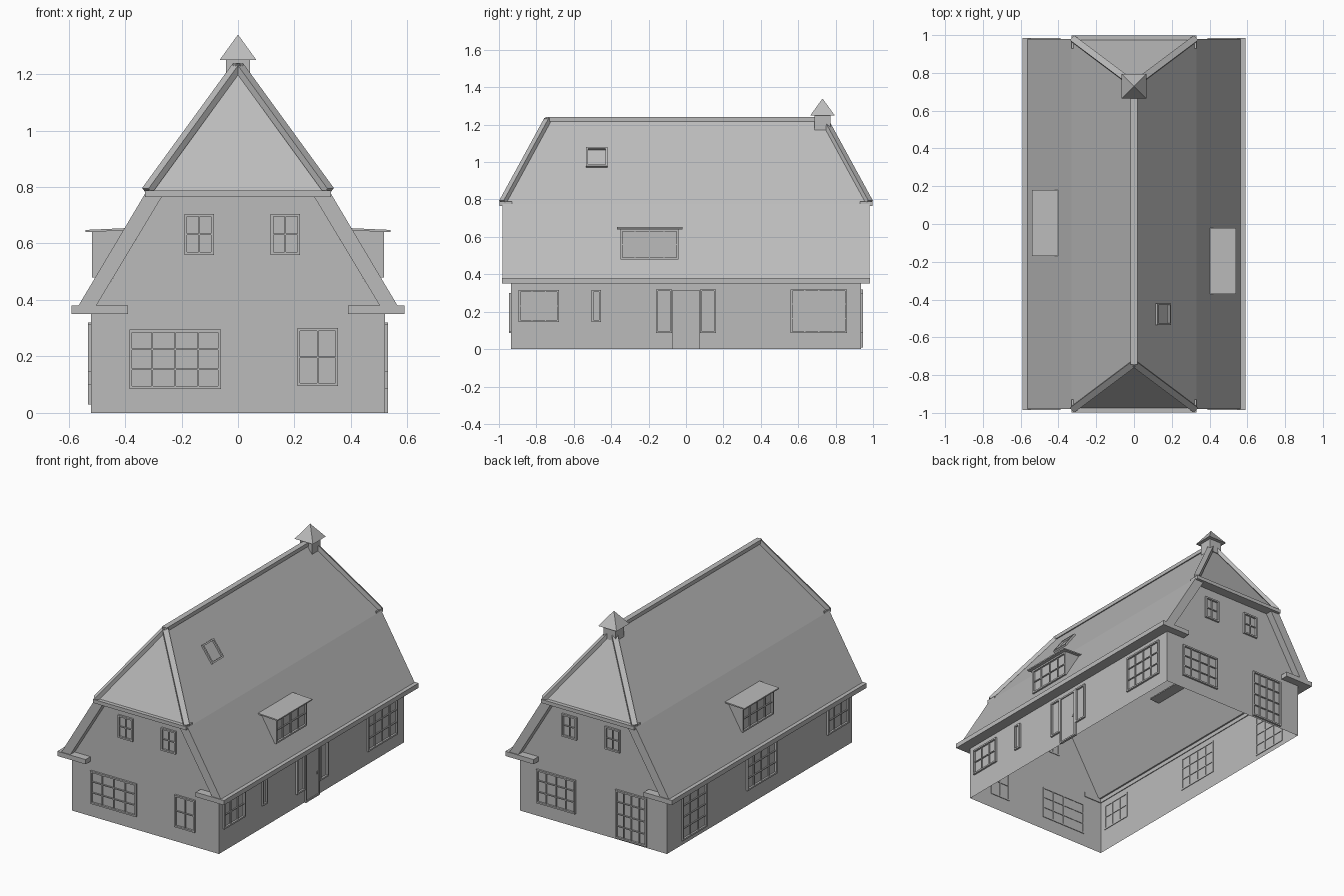
import bpy
import bmesh
from mathutils import Vector

if "Cube" in bpy.data.objects:
    bpy.data.objects.remove(bpy.data.objects["Cube"])

grey = bpy.data.materials.new("plain grey")
grey.use_nodes = True
COLOUR = (0.5, 0.5, 0.5, 1)
grey.diffuse_color = COLOUR
grey.node_tree.nodes["Principled BSDF"].inputs["Base Color"].default_value = COLOUR

X, Y, Z = Vector((1, 0, 0)), Vector((0, 1, 0)), Vector((0, 0, 1))


def finish(name, bm, fix=True):
    if fix:
        bmesh.ops.recalc_face_normals(bm, faces=bm.faces)
    mesh = bpy.data.meshes.new(name)
    bm.to_mesh(mesh)
    bm.free()
    mesh.materials.append(grey)
    obj = bpy.data.objects.new(name, mesh)
    bpy.context.collection.objects.link(obj)
    return obj


def face(bm, *points):
    return bm.faces.new([bm.verts.new(p) for p in points])


def block(bm, o, u, v, n, ur, vr, nr):
    """Box in the frame o, u, v, n over three ranges."""
    vs = [bm.verts.new(o + u * a + v * b + n * c) for a in ur for b in vr for c in nr]
    for i in ((0, 1, 3, 2), (4, 6, 7, 5), (0, 4, 5, 1), (2, 3, 7, 6), (0, 2, 6, 4), (1, 5, 7, 3)):
        bm.faces.new([vs[k] for k in i])


def box(bm, xr, yr, zr):
    block(bm, Vector(), X, Y, Z, xr, yr, zr)


def beam(bm, a, b, side, width, height):
    """Square bar from a to b."""
    a, b = Vector(a), Vector(b)
    d = b - a
    side = (side - d * side.dot(d) / d.dot(d)).normalized()
    up = d.normalized().cross(side)
    if up.z < 0:
        up = -up
    block(bm, a, d, side, up, (0, 1), (-width / 2, width / 2), (-height / 2, height / 2))


def grille(name, o, u, v, n, w, h, cols, rows, depth=0.012):
    """Window frame with glazing bars, standing proud of its wall."""
    bm = bmesh.new()
    for count, a, b, la, lb in ((cols, u, v, w, h), (rows, v, u, h, w)):
        for i in range(count + 1):
            edge = i in (0, count)
            t = 0.005 if edge else 0.003
            c = la * i / count
            c = min(max(c, t), la - t)
            block(bm, o, a, b, n, (c - t, c + t), (0, lb), (-0.004, depth if edge else depth * 0.6))
    return finish(name, bm)


# Walls, open underneath
WX, WY, EAVE, HIP = 0.52, 0.935, 0.35, 0.765
bm = bmesh.new()
for s in (-1, 1):
    face(bm, (-WX, s * WY, 0), (WX, s * WY, 0), (WX, s * WY, EAVE), (0.27, s * WY, HIP),
         (-0.27, s * WY, HIP), (-WX, s * WY, EAVE))
    face(bm, (s * WX, -WY, 0), (s * WX, WY, 0), (s * WX, WY, EAVE), (s * WX, -WY, EAVE))
bmesh.ops.remove_doubles(bm, verts=bm.verts, dist=0.001)
finish("walls", bm)

# Roof shell: outer and inner skins joined along the verges
bm = bmesh.new()
OUTER = ((0.568, 0.98, 0.375), (0.33, 0.98, 0.775), (0, 0.735, 1.23))
INNER = ((0.505, 0.98, 0.375), (0.27, 0.98, HIP), (0, 0.72, 1.16))
for (ex, ey, ez), (kx, ky, kz), (rx, ry, rz) in (OUTER, INNER):
    for s in (-1, 1):
        face(bm, (s * ex, -ey, ez), (s * ex, ey, ez), (s * kx, ky, kz), (s * kx, -ky, kz))
        face(bm, (s * kx, -ky, kz), (s * kx, ky, kz), (0, ry, rz), (0, -ry, rz))
        face(bm, (-kx, s * ky, kz), (kx, s * ky, kz), (0, s * ry, rz))
for sx in (-1, 1):
    flip = [[Vector((sx * p[0], p[1], p[2])) for p in skin] for skin in (OUTER, INNER)]
    for sy in (-1, 1):
        face(bm, *[Vector((p.x, sy * p.y, p.z)) for p in (flip[0][0], flip[0][1], flip[1][1], flip[1][0])])
    face(bm, *[Vector((p.x, s * p.y, p.z)) for p, s in
               ((flip[0][0], -1), (flip[0][0], 1), (flip[1][0], 1), (flip[1][0], -1))])
for s in (-1, 1):
    face(bm, (-0.33, s * 0.98, 0.775), (0.33, s * 0.98, 0.775), (0.27, s * 0.98, HIP), (-0.27, s * 0.98, HIP))
bmesh.ops.remove_doubles(bm, verts=bm.verts, dist=0.001)
finish("roof", bm)

# Ridge and hip caps
bm = bmesh.new()
beam(bm, (0, -0.745, 1.228), (0, 0.745, 1.228), X, 0.035, 0.024)
for sx in (-1, 1):
    for sy in (-1, 1):
        beam(bm, (sx * 0.322, sy * 0.98, 0.787), (0, sy * 0.738, 1.23), Vector((sx, -sy, 0)), 0.034, 0.024)
finish("ridge_caps", bm)

# Eave boards beneath the hips
bm = bmesh.new()
for s in (-1, 1):
    box(bm, (-0.33, 0.33), sorted((s * 0.93, s * 0.998)), (HIP, 0.788))
finish("hip_eave_boards", bm)

# Gutters with short returns around the gables
bm = bmesh.new()
for sx in (-1, 1):
    box(bm, sorted((sx * 0.515, sx * 0.59)), (-0.985, 0.985), (EAVE, 0.38))
    for sy in (-1, 1):
        box(bm, sorted((sx * 0.39, sx * 0.59)), sorted((sy * 0.93, sy * 0.985)), (EAVE, 0.38))
finish("gutters", bm)

# Chimney with pyramid cap
bm = bmesh.new()
CY, R = 0.73, 0.065
box(bm, (-0.043, 0.043), (CY - 0.043, CY + 0.043), (1.17, 1.25))
corners = [Vector((a * R, CY + b * R, 1.25)) for a, b in ((-1, -1), (1, -1), (1, 1), (-1, 1))]
face(bm, *corners)
for i in range(4):
    face(bm, corners[i], corners[(i + 1) % 4], (0, CY, 1.34))
bmesh.ops.remove_doubles(bm, verts=bm.verts, dist=0.0005)
finish("chimney", bm)

# Dormers: cheeks, front, lean-to roof and window
for s, cy, label in ((1, -0.195, "left"), (-1, 0.005, "right")):
    bm = bmesh.new()
    fx, half = 0.505, 0.155
    face(bm, (s * fx, cy - half, 0.48), (s * fx, cy + half, 0.48), (s * fx, cy + half, 0.645), (s * fx, cy - half, 0.645))
    for t in (-1, 1):
        y = cy + t * half
        face(bm, (s * fx, y, 0.48), (s * fx, y, 0.645), (s * 0.27, y, 0.66), (s * 0.39, y, 0.655))
    bmesh.ops.remove_doubles(bm, verts=bm.verts, dist=0.001)
    finish(label + "_dormer_walls", bm)
    bm = bmesh.new()
    beam(bm, (s * 0.54, cy, 0.644), (s * 0.27, cy, 0.656), Y, 0.35, 0.008)
    finish(label + "_dormer_roof", bm)
    grille(label + "_dormer_window", Vector((s * fx, cy - half, 0.48)), Y, Z, X * s, 2 * half, 0.16, 4, 2)

# Side windows: side, y from, y to, z from, z to, columns, rows
for s, a, b, lo, hi, cols, rows, name in (
        (1, -0.895, -0.68, 0.145, 0.315, 3, 2, "left_front_window"),
        (1, -0.505, -0.455, 0.145, 0.315, 1, 1, "left_slot_window"),
        (1, -0.16, -0.075, 0.085, 0.32, 1, 1, "door_front_sidelight"),
        (1, 0.075, 0.16, 0.085, 0.32, 1, 1, "door_back_sidelight"),
        (1, 0.56, 0.86, 0.085, 0.32, 4, 3, "left_back_window"),
        (-1, -0.895, -0.68, 0.145, 0.315, 3, 2, "right_front_window"),
        (-1, -0.165, 0.135, 0.1, 0.32, 4, 3, "right_middle_window"),
        (-1, 0.54, 0.79, 0.03, 0.32, 3, 4, "right_glass_door")):
    grille(name, Vector((s * WX, a, lo)), Y, Z, X * s, b - a, hi - lo, cols, rows)

# Gable windows
for s, a, b, lo, hi, cols, rows, name in (
        (-1, -0.385, -0.06, 0.085, 0.295, 4, 3, "front_large_window"),
        (-1, 0.21, 0.355, 0.095, 0.3, 2, 2, "front_small_window"),
        (1, 0.125, 0.4, 0.085, 0.3, 4, 3, "back_large_window"),
        (1, -0.38, -0.16, 0.01, 0.32, 4, 4, "back_glass_door")):
    grille(name, Vector((a, s * WY, lo)), X, Z, Y * s, b - a, hi - lo, cols, rows)
for s, end in ((-1, "front"), (1, "back")):
    for a, part in ((-0.19, "right"), (0.115, "left")):
        grille(end + "_attic_window_" + part, Vector((a, s * WY, 0.56)), X, Z, Y * s, 0.105, 0.145, 2, 2)

# Front door with frame and handle
bm = bmesh.new()
box(bm, (0.515, 0.526), (-0.065, 0.065), (0.002, 0.305))
box(bm, (0.52, 0.531), (0.045, 0.053), (0.14, 0.155))
finish("door", bm)
grille("door_frame", Vector((WX, -0.072, 0)), Y, Z, X, 0.144, 0.315, 1, 1)

# Skylight lying on the upper left slope
slope = Vector((-0.33, 0, 0.455)).normalized()
out = Vector((0.455, 0, 0.33)).normalized()
grille("skylight", Vector((0.187, -0.535, 0.972)), Y, slope, out, 0.115, 0.125, 1, 1)
